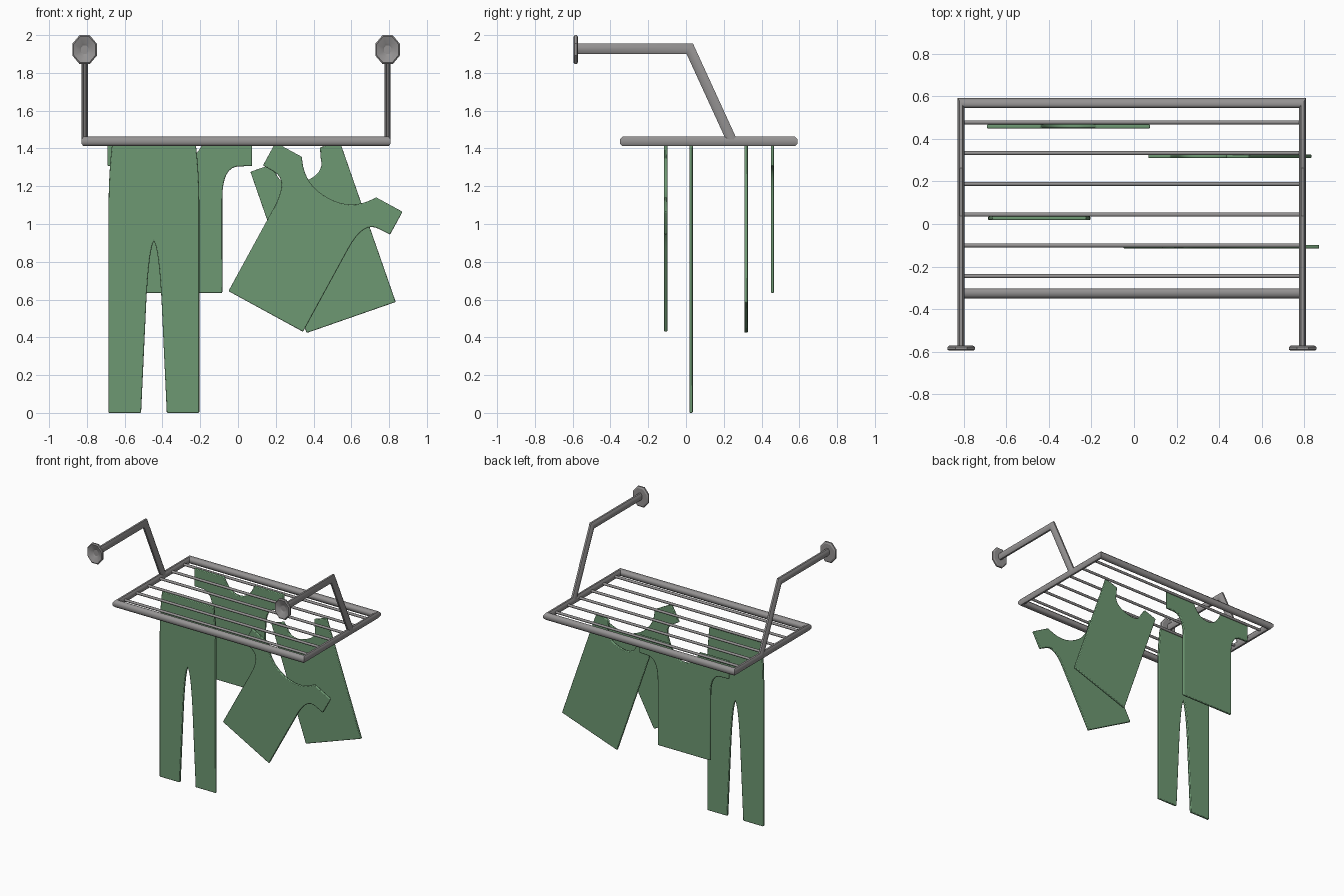
import bpy, bmesh, math
from mathutils import Vector

cube = bpy.data.objects.get("Cube")
if cube:
    bpy.data.objects.remove(cube)


def material(name, rgb, rough=0.6):
    m = bpy.data.materials.new(name)
    m.use_nodes = True
    m.diffuse_color = (*rgb, 1)
    node = m.node_tree.nodes["Principled BSDF"]
    node.inputs["Base Color"].default_value = (*rgb, 1)
    node.inputs["Roughness"].default_value = rough
    return m


METAL = material("grey metal", (0.30, 0.29, 0.29))
CLOTH = material("green cloth", (0.155, 0.315, 0.17))


def finish(bm, name, mat, angle=50):
    bmesh.ops.recalc_face_normals(bm, faces=bm.faces)
    mesh = bpy.data.meshes.new(name)
    bm.to_mesh(mesh)
    bm.free()
    mesh.materials.append(mat)
    mesh.shade_smooth()
    mesh.set_sharp_from_angle(angle=math.radians(angle))
    ob = bpy.data.objects.new(name, mesh)
    bpy.context.scene.collection.objects.link(ob)
    return ob


def skin(rings, closed=False, caps=True):
    """Join rings of points with quads."""
    bm = bmesh.new()
    loops = [[bm.verts.new(p) for p in ring] for ring in rings]
    pairs = list(zip(loops, loops[1:]))
    if closed:
        pairs.append((loops[-1], loops[0]))
    for a, b in pairs:
        for i in range(len(a)):
            j = (i + 1) % len(a)
            bm.faces.new((a[i], a[j], b[j], b[i]))
    if caps and not closed:
        bm.faces.new(loops[0])
        bm.faces.new(loops[-1])
    return bm


def tube(path, normal, r, rn, closed=False, sides=8):
    """Mitred tube along a flat path; rn is the radius along the normal."""
    pts = [Vector(p) for p in path]
    n, count, rings = Vector(normal), len(path), []
    for i, p in enumerate(pts):
        before = pts[i - 1] if closed or i else None
        after = pts[(i + 1) % count] if closed or i < count - 1 else None
        d1 = (p - before).normalized() if before else (after - p).normalized()
        d2 = (after - p).normalized() if after else d1
        s1, s2 = d1.cross(n), d2.cross(n)
        side = (s1 + s2).normalized()
        side /= side.dot(s1)
        rings.append([p + side * r * math.cos(a) + n * rn * math.sin(a)
                      for a in (math.tau * (k + 0.5) / sides for k in range(sides))])
    return skin(rings, closed)


# Rack frame: mitred loop, narrower along its short sides
LEFT, RIGHT, FRONT, BACK, TOP = -0.812, 0.792, -0.327, 0.568, 1.437
SQUASH = 0.72
corners = [(x / SQUASH, y, TOP) for x, y in
           ((LEFT, FRONT), (RIGHT, FRONT), (RIGHT, BACK), (LEFT, BACK))]
bm = tube(corners, (0, 0, 1), 0.025, 0.027, closed=True)
for v in bm.verts:
    v.co.x *= SQUASH
finish(bm, "rack_frame", METAL)

# Hanging rods
for i in range(6):
    y = -0.245 + i * 0.1445
    finish(tube([(LEFT, y, TOP), (RIGHT, y, TOP)], (0, 0, 1), 0.01, 0.01),
           f"hanging_rod_{i + 1}", METAL)

# Bent wall arms and dished wall plates
for side, x in (("right", LEFT), ("left", RIGHT)):
    arm = [(x, -0.575, 1.928), (x, 0.02, 1.928), (x, 0.245, TOP)]
    finish(tube(arm, (1, 0, 0), 0.029, 0.018), f"{side}_wall_arm", METAL)
    profile = [(-0.571, 0.25), (-0.571, 0.85), (-0.578, 1.0), (-0.589, 1.0),
               (-0.595, 0.9), (-0.582, 0.45), (-0.575, 0.3)]
    rings = []
    for y, s in profile:
        angles = [math.tau * (k + 0.5) / 8 for k in range(8)]
        rings.append([(x + 0.07 * s * math.cos(a), y, 1.923 + 0.083 * s * math.sin(a))
                      for a in angles])
    finish(skin(rings), f"{side}_wall_plate", METAL, 30)


def bezier(p0, p1, p2, steps=8):
    """Quadratic curve points, both ends included."""
    a, b, c = Vector(p0), Vector(p1), Vector(p2)
    return [tuple(a * (1 - t) ** 2 + b * 2 * t * (1 - t) + c * t * t)
            for t in (i / steps for i in range(steps + 1))]


def garment(name, half, origin, y, degrees=0):
    """Symmetric flat garment from the +x half of its outline."""
    outline = half + [(-u, v) for u, v in reversed(half) if u > 1e-5]
    c, s = math.cos(math.radians(degrees)), math.sin(math.radians(degrees))
    ox, oz = origin
    bm = bmesh.new()
    verts = [bm.verts.new((ox + u * c - v * s, y - 0.009, oz + u * s + v * c))
             for u, v in outline]
    face = bm.faces.new(verts)
    out = bmesh.ops.extrude_face_region(bm, geom=[face])
    moved = [g for g in out["geom"] if isinstance(g, bmesh.types.BMVert)]
    bmesh.ops.translate(bm, verts=moved, vec=(0, 0.018, 0))
    ob = finish(bm, name, CLOTH, 40)
    bevel = ob.modifiers.new("soft_edge", "BEVEL")
    bevel.width, bevel.segments, bevel.limit_method = 0.005, 2, "ANGLE"
    bevel.angle_limit = math.radians(60)
    return ob


def shirt(neck, depth):
    """Short-sleeved shirt: hem, armpit, sleeve, then neckline."""
    return ([(0.225, 0)] + bezier((0.225, 0.5), (0.225, 0.67), (0.315, 0.67))
            + [(0.383, 0.672), (0.383, 0.81), (neck, 0.81)]
            + bezier((neck * 0.95, 0.795), (neck * 0.62, 0.81 - depth), (0, 0.81 - depth)))


# Shirts
garment("front_shirt", shirt(0.225, 0.125), (0.147, 0.537), -0.107, -28.6)
garment("back_shirt", shirt(0.13, 0.11), (-0.308, 0.635), 0.458)

# Sleeveless top
tank = [(0.25, 0), (0.25, 0.904), (0.14, 0.904)]
tank += bezier((0.125, 0.85), (0.12, 0.762), (0, 0.762))
garment("sleeveless_top", tank, (0.599, 0.505), 0.318, 19.2)

# Trousers: crotch, inner leg, hem, outer leg, waist
trousers = bezier((0, 0.91), (0.025, 0.87), (0.04, 0.6))
trousers += [(0.068, 0), (0.24, 0)]
trousers += bezier((0.24, 1.12), (0.238, 1.3), (0.22, 1.435))
garment("trousers", trousers, (-0.445, 0), 0.027)
